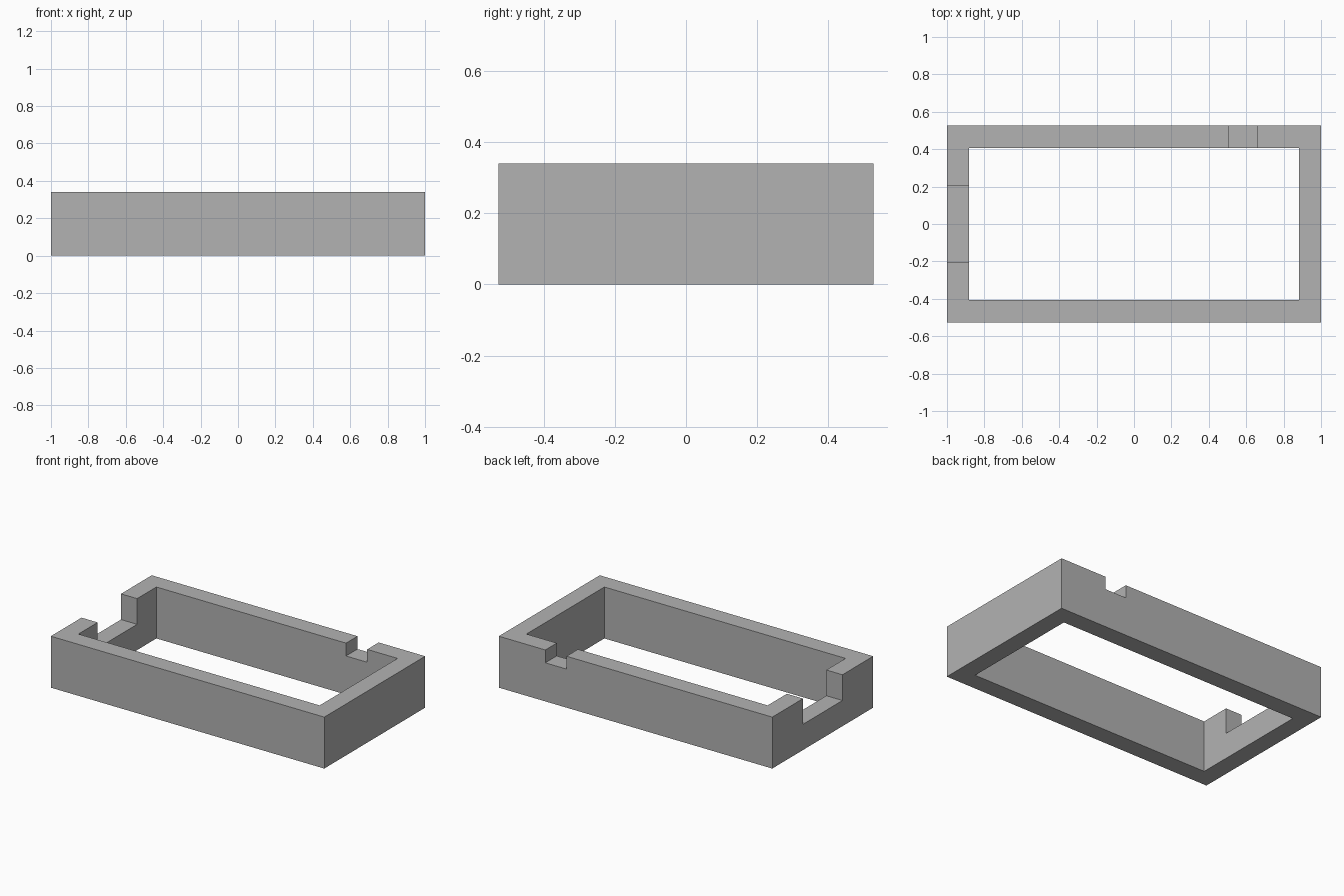
import bpy

default = bpy.data.objects.get("Cube")
if default:
    bpy.data.objects.remove(default, do_unlink=True)

HEIGHT = 0.34
OUTER_X, OUTER_Y = 1.0, 0.527
INNER_X, INNER_Y = 0.882, 0.407

grey = bpy.data.materials.new("plain grey")
grey.use_nodes = True
colour = (0.448, 0.448, 0.448, 1)
grey.diffuse_color = colour
grey.node_tree.nodes["Principled BSDF"].inputs["Base Color"].default_value = colour


def box(name, low, high):
    """Add a box spanning two opposite corners."""
    bpy.ops.mesh.primitive_cube_add(size=1)
    obj = bpy.context.object
    obj.name = name
    for v in obj.data.vertices:
        v.co = [h if c > 0 else l for c, l, h in zip(v.co, low, high)]
    obj.data.materials.append(grey)
    return obj


# Solid block that becomes the rectangular frame
frame = box("frame", (-OUTER_X, -OUTER_Y, 0), (OUTER_X, OUTER_Y, HEIGHT))

# Open centre, wide notch in the right wall, small notch in the back wall
cutters = [
    box("centre_cutter", (-INNER_X, -INNER_Y, -0.2), (INNER_X, INNER_Y, 0.6)),
    box("side_notch_cutter", (-1.2, -0.206, HEIGHT / 2), (-0.7, 0.206, 0.5)),
    box("back_notch_cutter", (0.505, 0.3, HEIGHT * 0.75), (0.66, 0.7, 0.5)),
]
for cutter in cutters:
    cut = frame.modifiers.new(cutter.name, 'BOOLEAN')
    cut.operation = 'DIFFERENCE'
    cut.solver = 'EXACT'
    cut.object = cutter

# Apply the cuts and discard the cutters
bpy.ops.object.select_all(action='DESELECT')
frame.select_set(True)
bpy.context.view_layer.objects.active = frame
for cutter in cutters:
    bpy.ops.object.modifier_apply(modifier=cutter.name)
    bpy.data.objects.remove(cutter, do_unlink=True)
